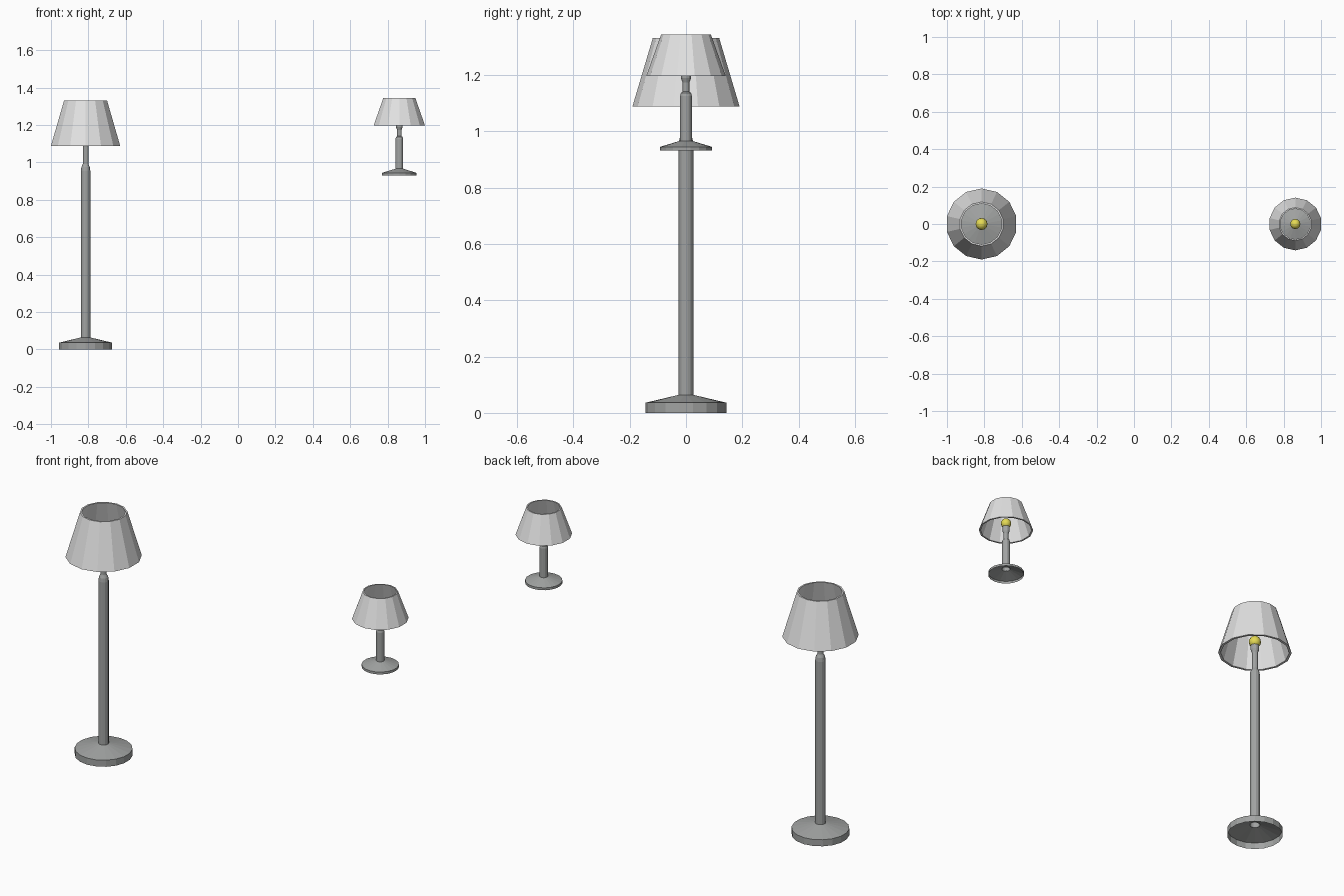
import bpy, bmesh, math

if "Cube" in bpy.data.objects:
    bpy.data.objects.remove(bpy.data.objects["Cube"])


def material(name, rgb):
    m = bpy.data.materials.new(name)
    m.diffuse_color = (*rgb, 1.0)
    m.use_nodes = True
    m.node_tree.nodes["Principled BSDF"].inputs["Base Color"].default_value = m.diffuse_color
    return m


METAL = material("grey metal", (0.36, 0.37, 0.365))
FABRIC = material("pale shade", (0.76, 0.76, 0.76))
GLOW = material("yellow bulb", (0.78, 0.70, 0.09))


def lathe(name, profile, sides, x, mat, closed=False, cap=False):
    """Spin (radius, z) points around a vertical axis at x."""
    bm = bmesh.new()
    rings = []
    for r, z in profile:
        ring = []
        for i in range(sides):
            a = math.pi / 2 + 2 * math.pi * i / sides
            ring.append(bm.verts.new((r * math.cos(a), r * math.sin(a), z)))
        rings.append(ring)
    pairs = list(zip(rings, rings[1:]))
    if closed:
        pairs.append((rings[-1], rings[0]))
    for lo, hi in pairs:
        for i in range(sides):
            j = (i + 1) % sides
            bm.faces.new((lo[i], lo[j], hi[j], hi[i]))
    if cap:
        bm.faces.new(rings[-1])
    me = bpy.data.meshes.new(name)
    bm.to_mesh(me)
    bm.free()
    me.materials.append(mat)
    ob = bpy.data.objects.new(name, me)
    ob.location.x = x
    bpy.context.collection.objects.link(ob)
    return ob


def bulb(name, r, x, z):
    bpy.ops.mesh.primitive_uv_sphere_add(segments=12, ring_count=8, radius=r,
                                         location=(x, 0, z))
    ob = bpy.context.object
    ob.name = name
    ob.data.materials.append(GLOW)
    bpy.ops.object.shade_smooth_by_angle(angle=math.radians(50))


# Floor lamp: hollow foot, pole with thin neck, shade ring, bulb
fx = -0.815
lathe("floor_lamp_base", [(0.144, 0), (0.144, 0.036), (0.026, 0.064)], 18, fx, METAL)
lathe("floor_lamp_pole", [(0.026, 0.060), (0.026, 0.955), (0.023, 0.975), (0.017, 0.987),
                          (0.015, 0.992), (0.015, 1.085), (0.022, 1.105), (0.022, 1.13)],
      14, fx, METAL, cap=True)
lathe("floor_lamp_shade", [(0.190, 1.088), (0.118, 1.33), (0.109, 1.33), (0.177, 1.088)],
      14, fx, FABRIC, closed=True)
bulb("floor_lamp_bulb", 0.032, fx, 1.152)

# Table lamp: the same parts, smaller and shorter
tx = 0.8625
lathe("table_lamp_base", [(0.093, 0.931), (0.093, 0.944), (0.021, 0.966)], 18, tx, METAL)
lathe("table_lamp_pole", [(0.021, 0.963), (0.021, 1.125), (0.018, 1.136), (0.012, 1.14),
                          (0.012, 1.172), (0.018, 1.188), (0.018, 1.215)],
      14, tx, METAL, cap=True)
lathe("table_lamp_shade", [(0.141, 1.196), (0.088, 1.344), (0.081, 1.344), (0.132, 1.196)],
      14, tx, FABRIC, closed=True)
bulb("table_lamp_bulb", 0.027, tx, 1.236)
